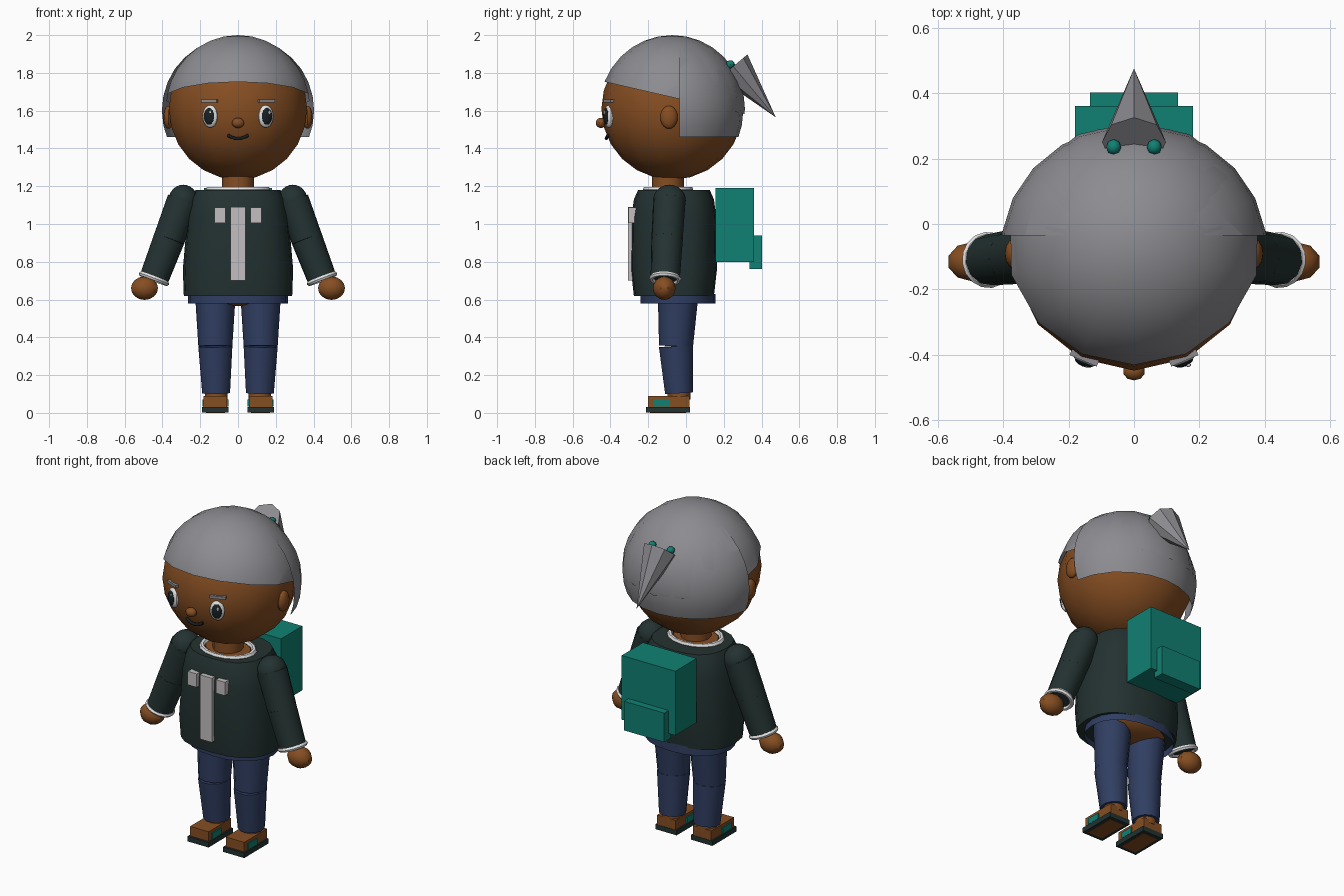
import bpy, bmesh, math
from mathutils import Vector, Matrix

old = bpy.data.objects.get("Cube")
if old:
    bpy.data.objects.remove(old, do_unlink=True)


def material(name, *rgb):
    lin = [((c / 255 + 0.055) / 1.055) ** 2.4 for c in rgb] + [1]
    m = bpy.data.materials.new(name)
    m.use_nodes = True
    m.diffuse_color = lin
    m.node_tree.nodes["Principled BSDF"].inputs["Base Color"].default_value = lin
    return m


SKIN = material("brown", 134, 78, 34)
HAIR = material("hair grey", 140, 140, 145)
SHIRT = material("dark green", 35, 50, 49)
TEAL = material("teal", 16, 128, 115)
DENIM = material("denim blue", 48, 62, 98)
WHITE = material("white", 228, 228, 228)
PATCH = material("pale grey", 196, 191, 193)
INK = material("near black", 24, 32, 35)

made = []


def finish(bm, name, mat, smooth=True):
    bmesh.ops.recalc_face_normals(bm, faces=bm.faces)
    mesh = bpy.data.meshes.new(name)
    bm.to_mesh(mesh)
    bm.free()
    mesh.materials.append(mat)
    ob = bpy.data.objects.new(name, mesh)
    bpy.context.collection.objects.link(ob)
    if smooth:
        made.append(ob)
    return ob


def sphere(center, radii, seg=14, rings=12, turn=0):
    bm = bmesh.new()
    m = Matrix.Translation(center) @ Matrix.Rotation(turn, 4, "Z") @ Matrix.Diagonal((*radii, 1))
    bmesh.ops.create_uvsphere(bm, u_segments=seg, v_segments=rings, radius=1, matrix=m)
    return bm


def ball(name, mat, *args, **kw):
    return finish(sphere(*args, **kw), name, mat)


def cut(bm, point, normal):
    """Remove everything on the side the normal points to."""
    bmesh.ops.bisect_plane(bm, geom=bm.verts[:] + bm.edges[:] + bm.faces[:],
                           plane_co=point, plane_no=normal, clear_outer=True)


def box(name, mat, lo, hi, turn=0):
    lo, hi = Vector(lo), Vector(hi)
    bm = bmesh.new()
    m = Matrix.Translation((lo + hi) / 2) @ Matrix.Rotation(turn, 4, "Z") @ Matrix.Diagonal((*(hi - lo), 1))
    bmesh.ops.create_cube(bm, size=1, matrix=m)
    return finish(bm, name, mat, False)


def limb(name, mat, a, b, ra, rb, seg=12):
    a, b = Vector(a), Vector(b)
    bm = bmesh.new()
    m = Matrix.Translation((a + b) / 2) @ (b - a).to_track_quat("Z", "Y").to_matrix().to_4x4()
    bmesh.ops.create_cone(bm, cap_ends=True, segments=seg, radius1=ra, radius2=rb,
                          depth=(b - a).length, matrix=m)
    return finish(bm, name, mat)


def ring(name, mat, center, axis, major, minor, scale=(1, 1, 1)):
    bpy.ops.mesh.primitive_torus_add(major_segments=16, minor_segments=6,
                                     major_radius=major, minor_radius=minor)
    ob = bpy.context.object
    ob.name = name
    ob.data.transform(Matrix.Translation(center) @ Vector(axis).to_track_quat("Z", "Y").to_matrix().to_4x4()
                      @ Matrix.Diagonal((*scale, 1)))
    ob.data.materials.append(mat)
    made.append(ob)


def loft(name, mat, sections, y, power, caps=True, seg=20):
    """Stack rounded cross-sections given as (z, half width, half depth)."""
    bm = bmesh.new()
    loops = []
    for z, rx, ry in sections:
        loop = []
        for i in range(seg):
            t = math.tau * i / seg
            c, s = math.cos(t), math.sin(t)
            loop.append(bm.verts.new((rx * math.copysign(abs(c) ** (2 / power), c),
                                      y + ry * math.copysign(abs(s) ** (2 / power), s), z)))
        loops.append(loop)
    for p, q in zip(loops, loops[1:]):
        for i in range(seg):
            j = (i + 1) % seg
            bm.faces.new((p[i], p[j], q[j], q[i]))
    if caps:
        bm.faces.new(loops[0])
        bm.faces.new(loops[-1])
    return finish(bm, name, mat)


# Head and neck
HEAD = Vector((0, -0.073, 1.61))
ball("head", SKIN, HEAD, (0.375, 0.375, 0.375))
limb("neck", SKIN, (0, -0.095, 1.15), (0, -0.095, 1.3), 0.085, 0.085)
ball("nose", SKIN, (0, -0.45, 1.535), (0.034, 0.028, 0.027), 10, 8)

# Hair: fringe cap and longer back shell
bm = sphere(HEAD, (0.392, 0.385, 0.39), 14, 16)
cut(bm, (0, -0.44, 1.755), (0, -0.23, -1))
finish(bm, "hair_cap", HAIR)
bm = sphere((0, -0.08, 1.6), (0.407, 0.383, 0.397), 22, 16)
cut(bm, (0, -0.035, 1.6), (0, -1, 0))
cut(bm, (0, 0, 1.46), (0, 0, -1))
finish(bm, "hair_back", HAIR)
limb("ponytail", HAIR, (0, 0.25, 1.835), (0, 0.475, 1.565), 0.098, 0, 8)

# Mouth
curve = bpy.data.curves.new("mouth", "CURVE")
curve.dimensions = "3D"
curve.bevel_depth = 0.009
curve.bevel_resolution = 1
curve.use_fill_caps = True
line = curve.splines.new("POLY")
line.points.add(6)
for i, p in enumerate(line.points):
    u = i / 3 - 1
    p.co = (0.054 * u, -0.422 + 0.008 * u * u, 1.452 + 0.018 * u * u, 1)
curve.materials.append(INK)
bpy.context.collection.objects.link(bpy.data.objects.new("mouth", curve))

# Torso, collar and chest trim
loft("sweater", SHIRT, [(0.62, 0.287, 0.212), (0.76, 0.292, 0.228), (1.04, 0.268, 0.224),
                        (1.13, 0.25, 0.212), (1.18, 0.225, 0.19)], -0.064, 2.5)
ring("collar", WHITE, (0, -0.095, 1.183), (0, 0, 1), 0.155, 0.016, (1, 0.78, 1))
loft("neckline_skin", SKIN, [(1.17, 0.14, 0.105), (1.187, 0.135, 0.1)], -0.095, 2)
box("chest_stripe", PATCH, (-0.04, -0.308, 0.7), (0.04, -0.28, 1.09))

# Hips
loft("waistband", DENIM, [(0.58, 0.265, 0.198), (0.63, 0.265, 0.198)], -0.042, 2.2, False)
ball("hips", SKIN, (0, -0.042, 0.65), (0.235, 0.175, 0.085))

# Backpack
box("backpack", TEAL, (-0.18, 0.155, 0.8), (0.18, 0.36, 1.19))
box("backpack_pocket", TEAL, (-0.135, 0.335, 0.763), (0.135, 0.402, 0.94))

# Paired parts
for side, s in (("left", 1), ("right", -1)):
    # Face
    turn = s * math.radians(23)
    out = Vector((math.sin(turn), -math.cos(turn), 0))
    eye = Vector((s * 0.147, -0.408, 1.57))
    ball(side + "_eye", WHITE, eye, (0.042, 0.024, 0.06), turn=turn)
    ball(side + "_pupil", INK, eye + out * 0.015, (0.03, 0.014, 0.044), turn=turn)
    ball(side + "_eye_glint", WHITE, eye + out * 0.026 + Vector((0.01, 0, 0.02)),
         (0.008, 0.005, 0.011), 8, 6, turn=turn)
    brow = Vector((s * 0.15, -0.405, 1.652))
    half = Vector((0.045, 0.014, 0.008))
    box(side + "_eyebrow", HAIR, brow - half, brow + half, turn)
    ball(side + "_ear", SKIN, (s * 0.368, -0.09, 1.565), (0.027, 0.046, 0.061), 12, 10)
    ball(side + "_hair_tie", TEAL, (s * 0.062, 0.235, 1.845), (0.023, 0.024, 0.022), 8, 6)
    x = sorted((s * 0.065, s * 0.125))
    box(side + "_chest_patch", PATCH, (x[0], -0.304, 1.005), (x[1], -0.265, 1.087))

    # Arm
    shoulder, elbow, wrist = (Vector((s * x, y, z)) for x, y, z in
                              ((0.29, -0.088, 1.125), (0.365, -0.1, 0.92), (0.445, -0.11, 0.71)))
    ball(side + "_shoulder", SHIRT, shoulder, (0.08, 0.087, 0.083))
    limb(side + "_upper_arm", SHIRT, shoulder, elbow, 0.087, 0.084)
    limb(side + "_forearm", SHIRT, elbow, wrist, 0.084, 0.078)
    ring(side + "_cuff", WHITE, wrist, wrist - elbow, 0.073, 0.013)
    ball(side + "_hand", SKIN, (s * 0.495, -0.115, 0.66), (0.075, 0.06, 0.062), 10, 8)

    # Leg
    hip, knee, ankle = (Vector((s * x, y, z)) for x, y, z in
                        ((0.12, -0.042, 0.62), (0.12, -0.053, 0.353), (0.116, -0.037, 0.105)))
    limb(side + "_thigh", DENIM, hip, knee, 0.107, 0.09)
    limb(side + "_shin", DENIM, knee, ankle, 0.093, 0.076)
    limb(side + "_ankle", SKIN, ankle + Vector((0, 0, 0.02)), (s * 0.116, -0.037, 0.07), 0.06, 0.06)

    # Shoe
    c = s * 0.12
    box(side + "_shoe", SKIN, (c - 0.062, -0.2, 0.03), (c + 0.062, 0.018, 0.09))
    box(side + "_shoe_patch", TEAL, (c - 0.069, -0.17, 0.035), (c + 0.069, -0.085, 0.072))
    box(side + "_sole", SHIRT, (c - 0.071, -0.213, 0.002), (c + 0.071, 0.02, 0.032))
    box(side + "_sole_inset", SKIN, (c - 0.05, -0.19, 0), (c + 0.05, 0, 0.008))

# Smooth the rounded parts, keeping hard edges
bpy.ops.object.select_all(action="DESELECT")
for ob in made:
    ob.select_set(True)
bpy.context.view_layer.objects.active = made[0]
bpy.ops.object.shade_smooth_by_angle(angle=math.radians(35))
